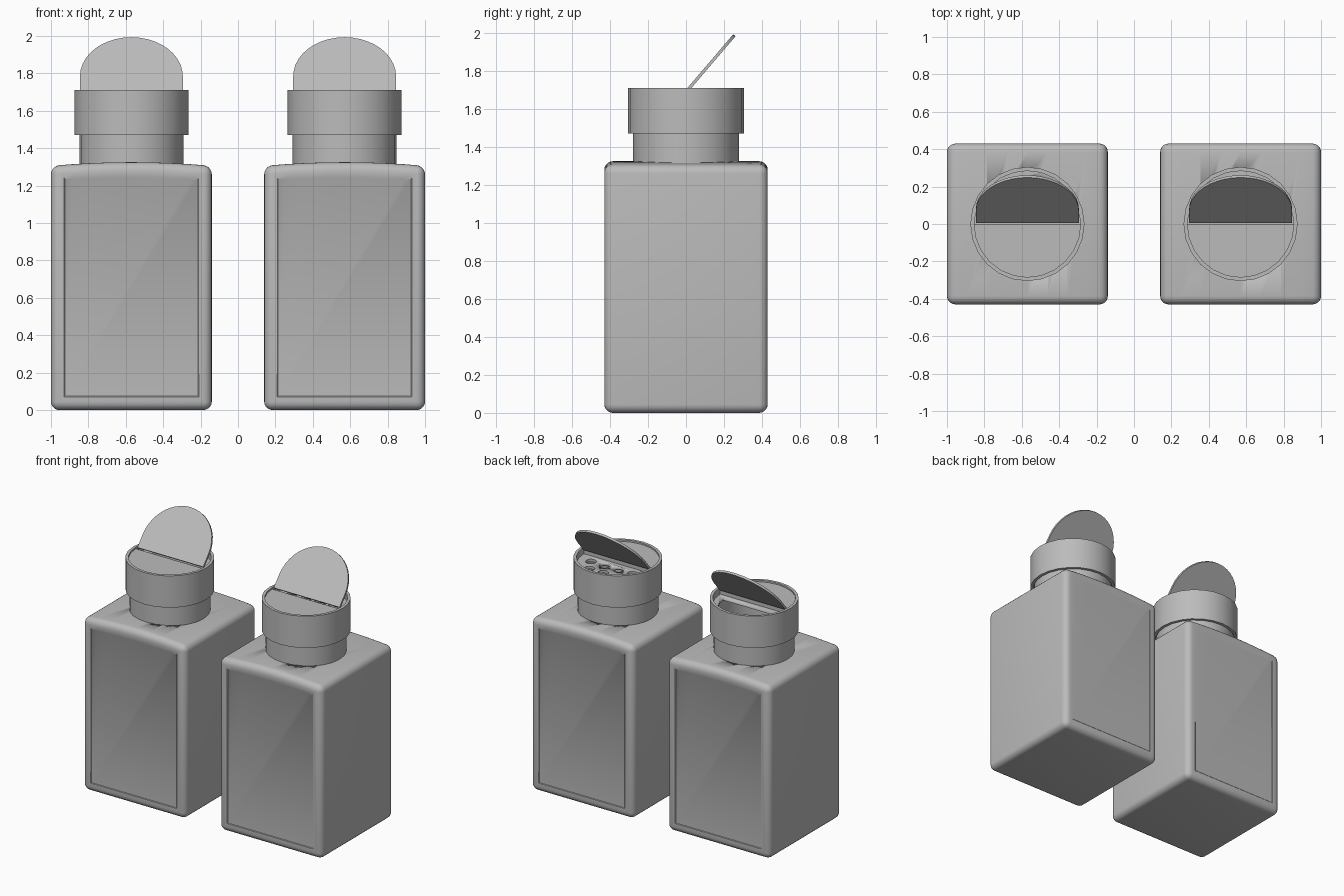
import bpy, bmesh, math
from mathutils import Matrix, Vector

if "Cube" in bpy.data.objects:
    bpy.data.objects.remove(bpy.data.objects["Cube"])

grey = bpy.data.materials.new("plain grey")
grey.use_nodes = True
grey.diffuse_color = (0.5, 0.5, 0.5, 1)
grey.node_tree.nodes["Principled BSDF"].inputs["Base Color"].default_value = (0.5, 0.5, 0.5, 1)

SIDES = 24
BODY_W, BODY_TOP, CROWN = 0.86, 1.305, 0.02
NECK_R, CAP_R, BORE_R = 0.278, 0.305, 0.25


def finish(name, bm, smooth=True):
    bmesh.ops.recalc_face_normals(bm, faces=bm.faces)
    mesh = bpy.data.meshes.new(name)
    bm.to_mesh(mesh)
    bm.free()
    mesh.materials.append(grey)
    ob = bpy.data.objects.new(name, mesh)
    bpy.context.collection.objects.link(ob)
    if smooth:
        select(ob)
        bpy.ops.object.shade_smooth_by_angle(angle=math.radians(35))
    return ob


def select(ob):
    bpy.ops.object.select_all(action='DESELECT')
    ob.select_set(True)
    bpy.context.view_layer.objects.active = ob


def prism_bm(points, depth):
    """Extrude a list of 3D points along a vector."""
    bm = bmesh.new()
    face = bm.faces.new([bm.verts.new(p) for p in points])
    ext = bmesh.ops.extrude_face_region(bm, geom=[face], use_keep_orig=True)
    verts = [v for v in ext["geom"] if isinstance(v, bmesh.types.BMVert)]
    bmesh.ops.translate(bm, verts=verts, vec=depth)
    return bm


def arc(radius, start, end, steps, cx=0, cy=0):
    angles = [math.radians(start + (end - start) * i / steps) for i in range(steps + 1)]
    return [(cx + radius * math.cos(a), cy + radius * math.sin(a)) for a in angles]


def plate(name, outline, x, z0, z1):
    bm = prism_bm([(x + px, py, z0) for px, py in outline], (0, 0, z1 - z0))
    return finish(name, bm)


def tube(name, x, outer, inner, z0, z1):
    """Open ring with a square wall section."""
    bm = bmesh.new()
    section = [(outer, z0), (outer, z1), (inner, z1), (inner, z0)]
    vs = [bm.verts.new((r, 0, z)) for r, z in section]
    edges = [bm.edges.new((vs[i], vs[(i + 1) % 4])) for i in range(4)]
    bmesh.ops.spin(bm, geom=vs + edges, cent=(0, 0, 0), axis=(0, 0, 1),
                   angle=math.tau, steps=SIDES, use_merge=True)
    bmesh.ops.remove_doubles(bm, verts=bm.verts, dist=1e-5)
    bmesh.ops.translate(bm, verts=bm.verts, vec=(x, 0, 0))
    return finish(name, bm)


def cut(ob, cutter):
    mod = ob.modifiers.new("cut", 'BOOLEAN')
    mod.operation, mod.solver, mod.object = 'DIFFERENCE', 'EXACT', cutter
    select(ob)
    bpy.ops.object.modifier_apply(modifier=mod.name)
    bpy.data.objects.remove(cutter)


def cylinder_cutter(x, y, radius, z0, z1):
    return plate("cutter", arc(radius, 0, 360, SIDES, 0, y)[:-1], x, z0, z1)


def body(name, x):
    # Arched profile pushed from front to back
    h = BODY_W / 2
    steps = 8
    top = [(h - BODY_W * i / steps) for i in range(steps + 1)]
    profile = [(-h, 0), (h, 0)] + [(px, BODY_TOP + CROWN * (1 - (px / h) ** 2)) for px in top]
    bm = prism_bm([(x + px, -h, pz) for px, pz in profile], (0, BODY_W, 0))
    bmesh.ops.recalc_face_normals(bm, faces=bm.faces)
    # Round the outer edges
    sharp = [e for e in bm.edges if e.calc_face_angle(0) > math.radians(40)]
    bmesh.ops.bevel(bm, geom=sharp, offset=0.045, segments=5, profile=0.5, affect='EDGES')
    # Shallow label panels on front and back
    panels = [f for f in bm.faces if abs(f.normal.y) > 0.99 and f.calc_area() > 0.5]
    bmesh.ops.inset_individual(bm, faces=panels, thickness=0.035, depth=0)
    bmesh.ops.inset_individual(bm, faces=panels, thickness=0.006, depth=-0.003)
    ob = finish(name, bm)
    # Hollow inside and mouth
    w = h - 0.04
    cut(ob, plate("cutter", [(-w, -w), (w, -w), (w, w), (-w, w)], x, 0.04, 1.26))
    cut(ob, cylinder_cutter(x, 0, BORE_R, 1.2, 1.4))


def lid(name, x):
    # Straight flap ending in a half circle, hinged open towards the back
    radius, straight, thick = 0.275, 0.1, 0.016
    outline = [(-radius, 0), (radius, 0)] + arc(radius, 0, 180, 20, 0, straight)
    bm = prism_bm([(px, py, 0) for px, py in outline], (0, 0, -thick))
    bm.transform(Matrix.Translation((x, 0.005, 1.708)) @ Matrix.Rotation(math.radians(49.5), 4, 'X'))
    finish(name, bm)


def bottle(side, x):
    body(side + "_bottle_body", x)
    tube(side + "_neck", x, NECK_R, BORE_R, 1.28, 1.64)
    tube(side + "_cap_ring", x, CAP_R, 0.284, 1.47, 1.71)
    tube(side + "_cap_seal", x, 0.29, 0.27, 1.485, 1.5)
    # Closed front half of the cap and lower back half under the lid
    plate(side + "_cap_front", arc(0.288, 180, 360, 12), x, 1.63, 1.698)
    back = plate(side + "_cap_back", arc(0.288, 0, 180, 12), x, 1.64, 1.66)
    lid(side + "_flip_lid", x)
    return back


# Shaker with small round holes
shaker_x = 0.57
shaker = bottle("left", shaker_x)
for count, y in ((4, 0.075), (3, 0.175)):
    for i in range(count):
        hx = (i - (count - 1) / 2) * 0.115
        cut(shaker, cylinder_cutter(shaker_x + hx, y, 0.037, 1.6, 1.7))

# Pourer with one half-moon opening
pourer_x = -0.57
pourer = bottle("right", pourer_x)
cut(pourer, plate("cutter", arc(0.235, 5, 175, 16, 0, 0.015), pourer_x, 1.6, 1.7))
